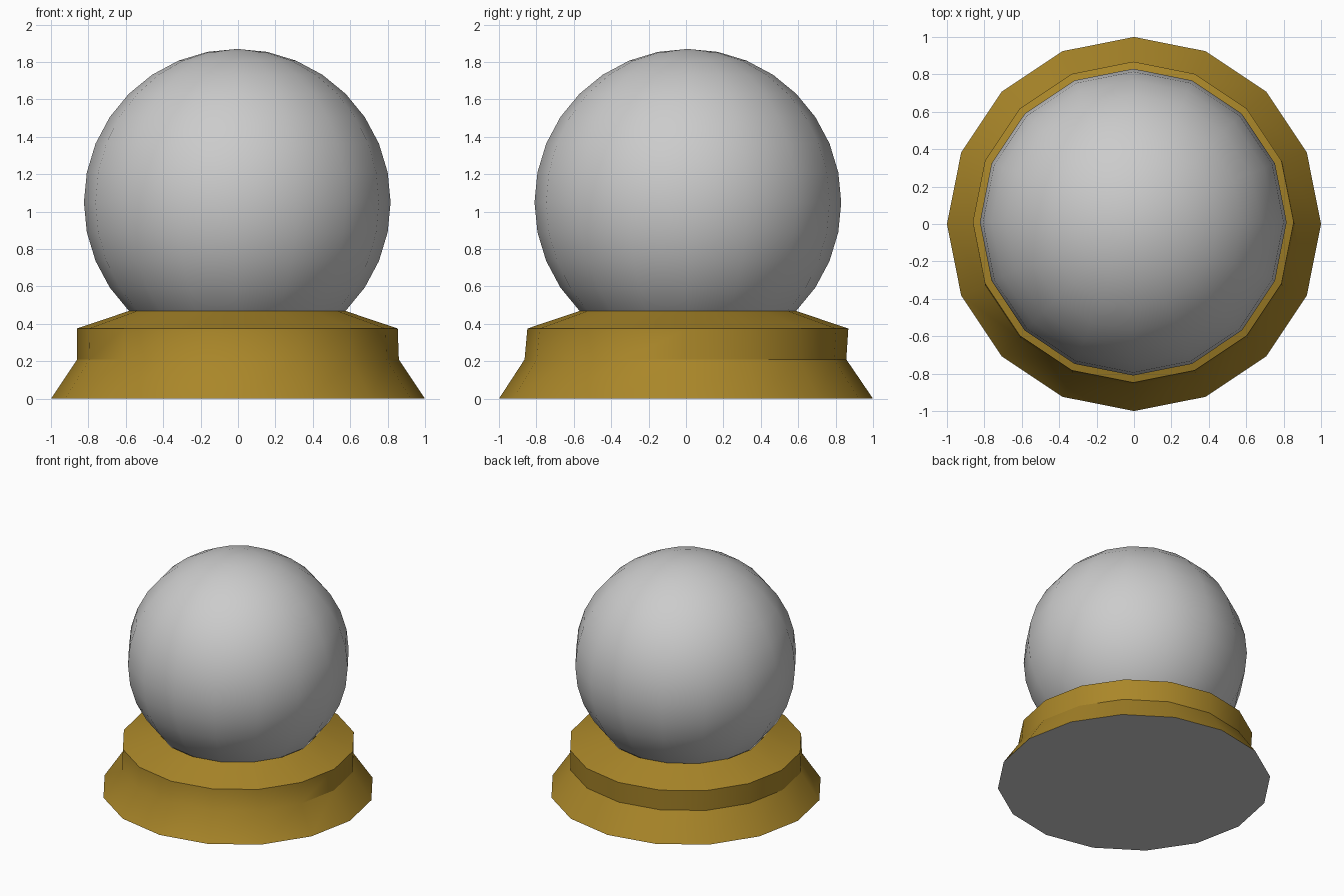
import bpy, bmesh, math
from mathutils import Matrix

if "Cube" in bpy.data.objects:
    bpy.data.objects.remove(bpy.data.objects["Cube"])

SIDES = 16


def finish(name, bm, material=None):
    bmesh.ops.recalc_face_normals(bm, faces=bm.faces)
    mesh = bpy.data.meshes.new(name)
    bm.to_mesh(mesh)
    bm.free()
    obj = bpy.data.objects.new(name, mesh)
    bpy.context.collection.objects.link(obj)
    if material:
        mesh.materials.append(material)
    bpy.ops.object.select_all(action='DESELECT')
    obj.select_set(True)
    bpy.context.view_layer.objects.active = obj
    bpy.ops.object.shade_smooth_by_angle(angle=math.radians(30))
    return obj


def ring(bm, radius, z, cx=0.0, cy=0.0):
    return [bm.verts.new((cx + radius * math.cos(i * math.tau / SIDES),
                          cy + radius * math.sin(i * math.tau / SIDES), z))
            for i in range(SIDES)]


wood = bpy.data.materials.new("wood")
wood.diffuse_color = (0.40, 0.24, 0.022, 1)
wood.use_nodes = True
wood.node_tree.nodes["Principled BSDF"].inputs["Base Color"].default_value = wood.diffuse_color

# Stepped stand: flared foot, upright band, sloping shoulder up to the ball
bm = bmesh.new()
profile = [(1.0, 0.0, 0, 0), (0.86, 0.21, 0, -0.003),
           (0.858, 0.375, -0.004, 0.01), (0.582, 0.468, -0.004, 0.01)]
rings = [ring(bm, *p) for p in profile]
for low, high in zip(rings, rings[1:]):
    for i in range(SIDES):
        j = (i + 1) % SIDES
        bm.faces.new((low[i], low[j], high[j], high[i]))
finish("stand", bm, wood)

# Flat grey underside
bm = bmesh.new()
bm.faces.new(list(reversed(ring(bm, 1.0, 0.0))))
under = finish("underside", bm)
under.data.flip_normals() if under.data.polygons[0].normal.z > 0 else None

# Ball, resting in the shoulder
bm = bmesh.new()
bmesh.ops.create_uvsphere(bm, u_segments=SIDES, v_segments=16, radius=0.82,
                          matrix=Matrix.Translation((-0.004, 0.01, 1.05)))
finish("globe", bm)
